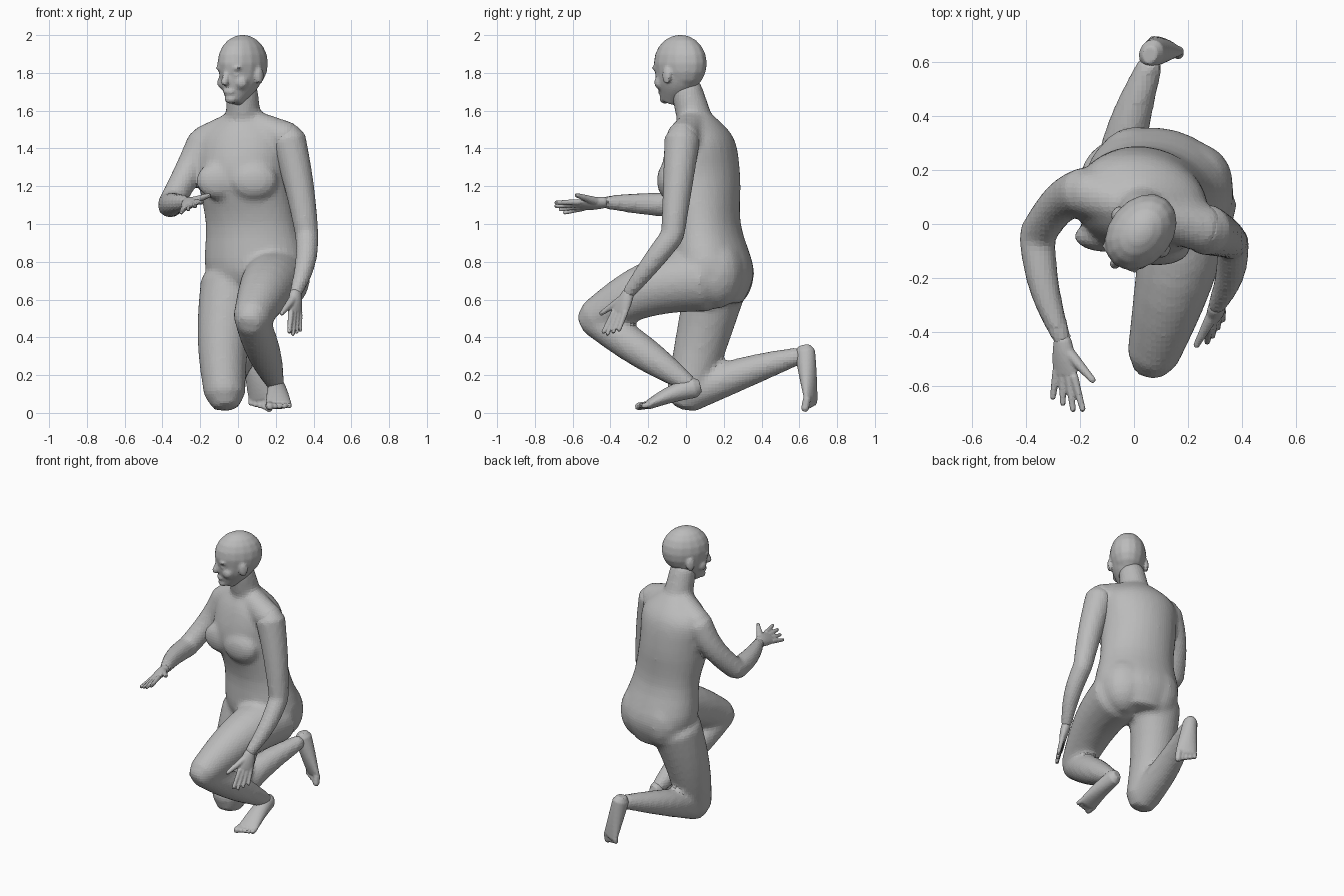
import bpy
import bmesh
from math import sin, cos, pi, radians
from mathutils import Matrix, Vector

cube = bpy.data.objects.get("Cube")
if cube:
    bpy.data.objects.remove(cube, do_unlink=True)

SHADE = (0.5, 0.5, 0.5, 1)
grey = bpy.data.materials.new("plain_grey")
grey.use_nodes = True
grey.diffuse_color = SHADE
for node in grey.node_tree.nodes:
    if node.type == 'BSDF_PRINCIPLED':
        node.inputs["Base Color"].default_value = SHADE

ACROSS, DEPTH, UP = Vector((1, 0, 0)), Vector((0, 1, 0)), Vector((0, 0, 1))
STRAIGHT = Vector((0, 0, 0))


def loft(bm, rows, side, axis=None, sides=20):
    """Closed skin over ellipses given as (centre, half width, half depth)."""
    rings = []
    last = len(rows) - 1
    for index, (centre, width, depth) in enumerate(rows):
        along = axis or (rows[min(index + 1, last)][0] - rows[max(index - 1, 0)][0]).normalized()
        v = along.cross(side).normalized()
        u = v.cross(along)
        ring = []
        for step in range(sides):
            angle = 2 * pi * step / sides
            ring.append(bm.verts.new(centre + u * width * cos(angle) + v * depth * sin(angle)))
        rings.append(ring)
    for lower, upper in zip(rings, rings[1:]):
        for i in range(sides):
            j = (i + 1) % sides
            bm.faces.new((lower[i], lower[j], upper[j], upper[i]))
    bm.faces.new(rings[0][::-1])
    bm.faces.new(rings[-1])


def limb(bm, start, end, radius, end_radius, swell=0, bow=STRAIGHT, flat=(1, 1), side=ACROSS, rings=9):
    """Tapered, rounded limb that may swell, bow and flatten along its length."""
    start, end, bow = Vector(start), Vector(end), Vector(bow)
    rows = []
    for index in range(rings):
        t = index / (rings - 1)
        arch = sin(pi * t)
        width = radius + (end_radius - radius) * t + swell * arch
        depth = width * (flat[0] + (flat[1] - flat[0]) * t)
        rows.append((start.lerp(end, t) + bow * arch, width, depth))

    def cap(row, neighbour):
        outward = (row[0] - neighbour[0]).normalized()
        return row[0] + outward * 0.7 * min(row[1:]), row[1] * 0.6, row[2] * 0.6

    loft(bm, [cap(rows[0], rows[1])] + rows + [cap(rows[-1], rows[-2])], side)


def smooth_path(keys, steps=4):
    """Smooth curve through the keys, in any number of dimensions."""
    keys = [Vector(key) for key in keys]
    padded = [keys[0]] + keys + [keys[-1]]
    path = []
    for a, b, c, d in zip(padded, padded[1:], padded[2:], padded[3:]):
        for step in range(steps):
            t = step / steps
            leave, arrive = (c - a) / 2, (d - b) / 2
            ease = t * t * (3 - 2 * t)
            path.append(b + (c - b) * ease + leave * t * (1 - t) ** 2 - arrive * t * t * (1 - t))
    return path + [keys[-1]]


def blob(bm, centre, radii):
    matrix = Matrix.Translation(centre) @ Matrix.Diagonal((*radii, 1))
    bmesh.ops.create_uvsphere(bm, u_segments=16, v_segments=10, radius=1, matrix=matrix)


def finish(name, bm, voxel, rounds):
    """Fuse the overlapping shells into one skin and soften it."""
    bmesh.ops.recalc_face_normals(bm, faces=bm.faces)
    mesh = bpy.data.meshes.new(name)
    bm.to_mesh(mesh)
    bm.free()
    mesh.materials.append(grey)
    part = bpy.data.objects.new(name, mesh)
    bpy.context.collection.objects.link(part)
    fuse = part.modifiers.new("fuse", 'REMESH')
    fuse.mode = 'VOXEL'
    fuse.voxel_size = voxel
    soften = part.modifiers.new("soften", 'SMOOTH')
    soften.factor = 0.5
    soften.iterations = rounds


# Joints of the pose
neck = Vector((0.03, 0.05, 1.54))
skull_base = Vector((0.02, 0, 1.72))
left_shoulder, right_shoulder = Vector((0.265, -0.02, 1.45)), Vector((-0.18, 0.12, 1.43))
left_elbow, right_elbow = Vector((0.365, -0.07, 0.94)), Vector((-0.36, -0.04, 1.1))
left_wrist, right_wrist = Vector((0.305, -0.305, 0.635)), Vector((-0.265, -0.43, 1.115))
left_hip, right_hip = Vector((0.21, 0.1, 0.71)), Vector((-0.035, 0.16, 0.68))
left_knee, right_knee = Vector((0.07, -0.49, 0.5)), Vector((-0.07, 0.01, 0.1))
left_ankle, right_ankle = Vector((0.2, 0.02, 0.15)), Vector((0.06, 0.59, 0.3))

# Torso: x, y, z, half width and half depth from crotch to neck, turned a little
body = bmesh.new()
turn = Matrix.Rotation(radians(-15), 3, 'Z')
across, back = turn @ ACROSS, turn @ DEPTH
torso = smooth_path([(0.1, 0.16, 0.58, 0.16, 0.14), (0.1, 0.145, 0.75, 0.275, 0.21),
                     (0.07, 0.11, 1, 0.245, 0.175), (0.03, 0.08, 1.25, 0.245, 0.205),
                     (0.03, 0.08, 1.45, 0.24, 0.17), (0.03, 0.06, 1.57, 0.11, 0.09)])
loft(body, [(row.xyz, row[3], row[4]) for row in torso], across, UP, sides=28)
chest, seat = Vector((0.03, 0.07, 1.23)), Vector((0.1, 0.14, 0.74))
for s in (-1, 1):
    blob(body, chest + across * s * 0.095 - back * 0.145, (0.125, 0.06, 0.1))
    blob(body, seat + across * s * 0.11 + back * 0.045, (0.15, 0.15, 0.19))

# Neck and shoulder slopes
limb(body, neck, skull_base, 0.095, 0.083)
for shoulder in (left_shoulder, right_shoulder):
    limb(body, neck, shoulder, 0.08, 0.09, side=DEPTH)

# Right arm, reaching forward
limb(body, right_shoulder, right_elbow, 0.092, 0.068, swell=-0.004, bow=DEPTH * 0.04)
limb(body, right_elbow, right_wrist, 0.068, 0.035, swell=0.006, bow=ACROSS * -0.02)

# Left leg with the knee raised, right leg with the knee on the ground
limb(body, left_hip, left_knee, 0.175, 0.097, swell=0.01, bow=(0.01, 0, 0.05))
limb(body, left_knee, left_ankle, 0.09, 0.046, swell=0.022)
limb(body, right_hip, right_knee, 0.165, 0.11, bow=ACROSS * -0.025, flat=(1, 1.05))
limb(body, right_knee, right_ankle, 0.1, 0.048, swell=0.01, bow=(-0.03, 0, 0.01))
finish("torso_and_limbs", body, 0.018, 5)

# Left arm, hanging beside the body
arm = bmesh.new()
limb(arm, left_shoulder, left_elbow, 0.095, 0.062, bow=ACROSS * 0.01)
limb(arm, left_elbow, left_wrist, 0.062, 0.034, swell=0.006, bow=ACROSS * 0.02)
finish("left_arm", arm, 0.016, 4)

# Head: built facing forward, then turned and set on the neck
head = bmesh.new()
blob(head, (0, 0, 1.85), (0.118, 0.156, 0.152))
limb(head, (0, -0.015, 1.8), (0, -0.06, 1.685), 0.11, 0.064, swell=0.008, flat=(1.2, 1.15))
limb(head, (0, -0.136, 1.805), (0, -0.153, 1.748), 0.015, 0.021)  # nose
blob(head, (0, -0.122, 1.7), (0.036, 0.017, 0.016))  # lips
blob(head, (0, -0.102, 1.662), (0.036, 0.03, 0.025))  # chin
for s in (-1, 1):
    blob(head, (s * 0.043, -0.122, 1.825), (0.042, 0.02, 0.014))  # brow
    blob(head, (s * 0.042, -0.115, 1.79), (0.022, 0.018, 0.014))  # eye
    blob(head, (s * 0.055, -0.084, 1.75), (0.042, 0.038, 0.04))  # cheek
    blob(head, (s * 0.117, 0, 1.785), (0.014, 0.028, 0.046))  # ear
head.transform(Matrix.Translation((0.025, -0.03, 0)) @ Matrix.Rotation(radians(-39), 4, 'Z'))
finish("head", head, 0.009, 5)


def hand(name, wrist, knuckles, side, spread):
    """Palm, four fingers from index to little, and thumb; side points to the thumb."""
    bm = bmesh.new()
    knuckles, side = Vector(knuckles), Vector(side).normalized()
    ahead = (knuckles - wrist).normalized()
    limb(bm, wrist, knuckles, 0.034, 0.05, swell=0.004, flat=(0.85, 0.35), side=side)
    for i in range(4):
        offset = side * (0.038 - 0.025 * i)
        length = 0.13 - 0.012 * abs(i - 1)
        limb(bm, knuckles + offset, knuckles + offset * spread + ahead * length, 0.016, 0.011, side=side)
    root = wrist.lerp(knuckles, 0.3) + side * 0.018
    limb(bm, root, wrist + ahead * 0.12 + side * 0.12, 0.024, 0.012, side=UP)
    finish(name, bm, 0.006, 2)


hand("left_hand", left_wrist, (0.303, -0.35, 0.535), (-0.6, -0.8, 0), 1.3)
hand("right_hand", right_wrist, (-0.255, -0.555, 1.1), (1, -0.3, 0.5), 1.7)


def foot(name, heel, ball, side, toe_direction, bow):
    """Sole and five toes; side points to the big toe."""
    bm = bmesh.new()
    heel, ball = Vector(heel), Vector(ball)
    side, ahead = Vector(side).normalized(), Vector(toe_direction).normalized()
    limb(bm, heel, ball, 0.046, 0.07, bow=bow, flat=(1.2, 0.35), side=side)
    for i in range(5):
        radius = 0.015 if i else 0.021
        root = ball + side * (0.048 - 0.026 * i)
        limb(bm, root, root + ahead * (0.055 - 0.007 * i), radius, radius, side=side)
    finish(name, bm, 0.007, 3)


foot("left_foot", (0.203, 0.045, 0.135), (0.215, -0.2, 0.042), -ACROSS, (0, -1, -0.15), UP * 0.01)
foot("right_foot", (0.064, 0.63, 0.325), (0.12, 0.66, 0.075), (0.9, -0.4, 0), (0, -0.2, -1), STRAIGHT)
